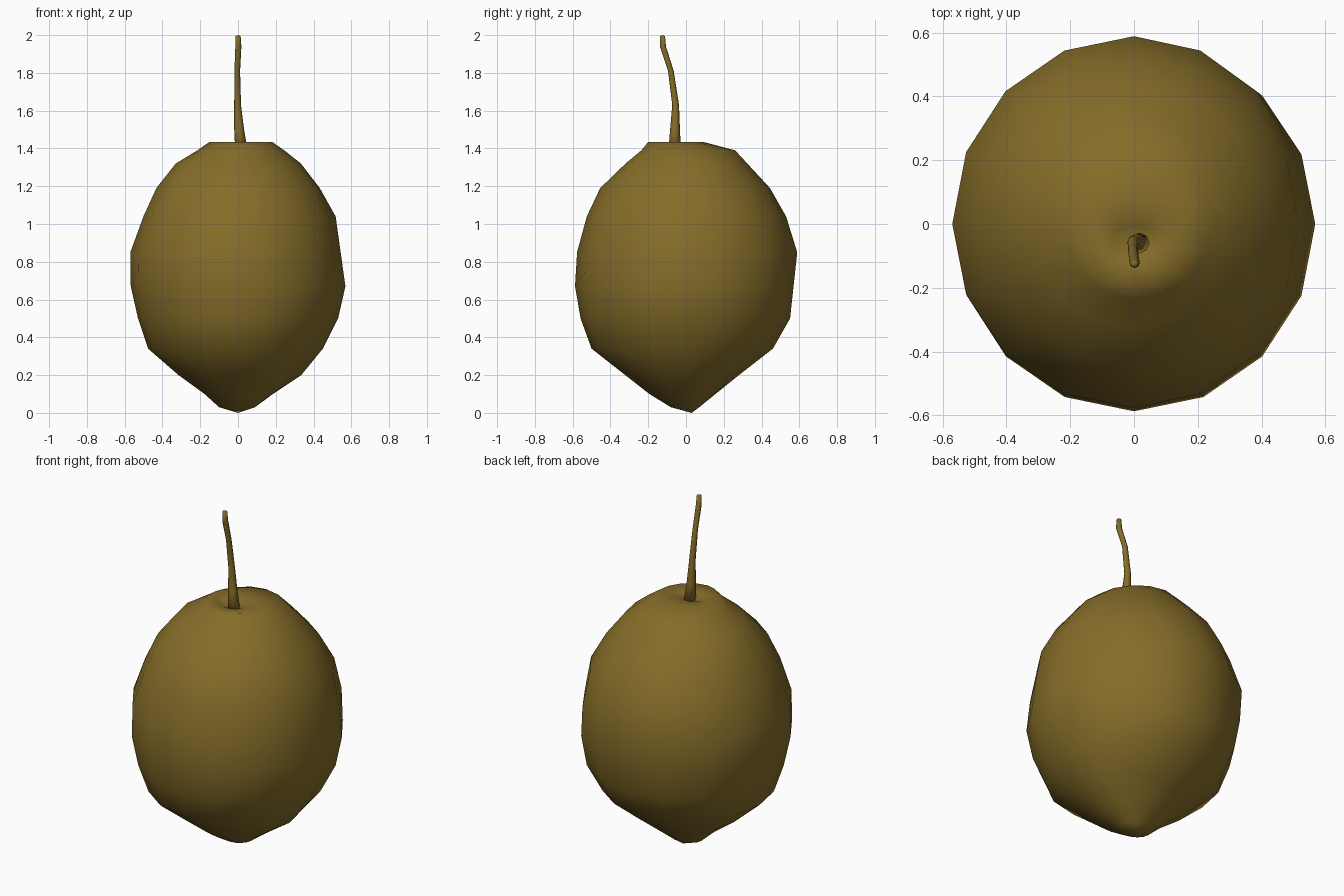
import bpy, bmesh, math
from mathutils import Vector

if "Cube" in bpy.data.objects:
    bpy.data.objects.remove(bpy.data.objects["Cube"])

SIDES = 16

mat = bpy.data.materials.new("olive brown")
mat.diffuse_color = (0.235, 0.152, 0.022, 1)
mat.use_nodes = True
mat.node_tree.nodes["Principled BSDF"].inputs["Base Color"].default_value = mat.diffuse_color


def lerp(profile, z):
    """Distance from the axis at height z on a (z, distance) outline."""
    for (z0, d0), (z1, d1) in zip(profile, profile[1:]):
        if z <= z1:
            return d0 + (d1 - d0) * max(0, (z - z0) / (z1 - z0))
    return profile[-1][1]


def skin(name, rings, start, end):
    """Closed surface through rings of points, capped by two end points."""
    bm = bmesh.new()
    rows = [[bm.verts.new(p) for p in ring] for ring in rings]
    n = len(rows[0])
    bottom, top = bm.verts.new(start), bm.verts.new(end)
    for i in range(n):
        j = (i + 1) % n
        bm.faces.new((bottom, rows[0][j], rows[0][i]))
        bm.faces.new((top, rows[-1][i], rows[-1][j]))
        for a, b in zip(rows, rows[1:]):
            bm.faces.new((a[i], a[j], b[j], b[i]))
    bmesh.ops.recalc_face_normals(bm, faces=bm.faces)
    for f in bm.faces:
        f.smooth = True
    me = bpy.data.meshes.new(name)
    bm.to_mesh(me)
    bm.free()
    me.materials.append(mat)
    ob = bpy.data.objects.new(name, me)
    bpy.context.collection.objects.link(ob)
    return ob


# Fruit outlines on the four sides: (height, distance from axis)
left = [(0.03, .10), (.13, .21), (.27, .42), (.37, .50), (.68, .57), (.88, .57),
        (1.18, .44), (1.32, .33), (1.43, .15)]
right = [(0.03, .09), (.07, .14), (.21, .35), (.42, .51), (.66, .57), (1.09, .51),
         (1.35, .31), (1.43, .18)]
front = [(0.03, .08), (.05, .13), (.34, .50), (.56, .58), (.78, .595), (1.03, .53),
         (1.22, .44), (1.42, .20)]
back = [(0.03, .07), (.20, .28), (.34, .46), (.49, .55), (.86, .59), (1.13, .50),
        (1.39, .26), (1.435, .09)]

heights = [.03, .10, .20, .34, .50, .67, .85, 1.04, 1.19, 1.32, 1.39, 1.435]
rings = []
for z in heights:
    l, r, f, b = (lerp(p, z) for p in (left, right, front, back))
    ring = []
    for i in range(SIDES):
        a = 2 * math.pi * i / SIDES
        c, s = math.cos(a), math.sin(a)
        ring.append((c * (r if c > 0 else l), s * (b if s > 0 else f), z))
    rings.append(ring)
# Shallow dimple around the stem
rings.append([(0.07 * math.cos(2 * math.pi * i / SIDES),
               -0.055 + 0.05 * math.sin(2 * math.pi * i / SIDES), 1.42)
              for i in range(SIDES)])
skin("fruit", rings, (0, 0.03, 0), (0.01, -0.055, 1.39))

# Bent, tapering stem: x, y, z, radius
path = [(.018, -.06, 1.39, .033), (.006, -.058, 1.50, .026), (-.002, -.055, 1.63, .018),
        (-.004, -.08, 1.81, .015), (.002, -.122, 1.94, .016), (.001, -.124, 1.995, .013)]
stem_rings = [[Vector((x + r * math.cos(k * math.pi / 4), y + r * math.sin(k * math.pi / 4), z))
               for k in range(8)] for x, y, z, r in path]
skin("stem", stem_rings, (.018, -.06, 1.38), (.001, -.124, 2.0))
